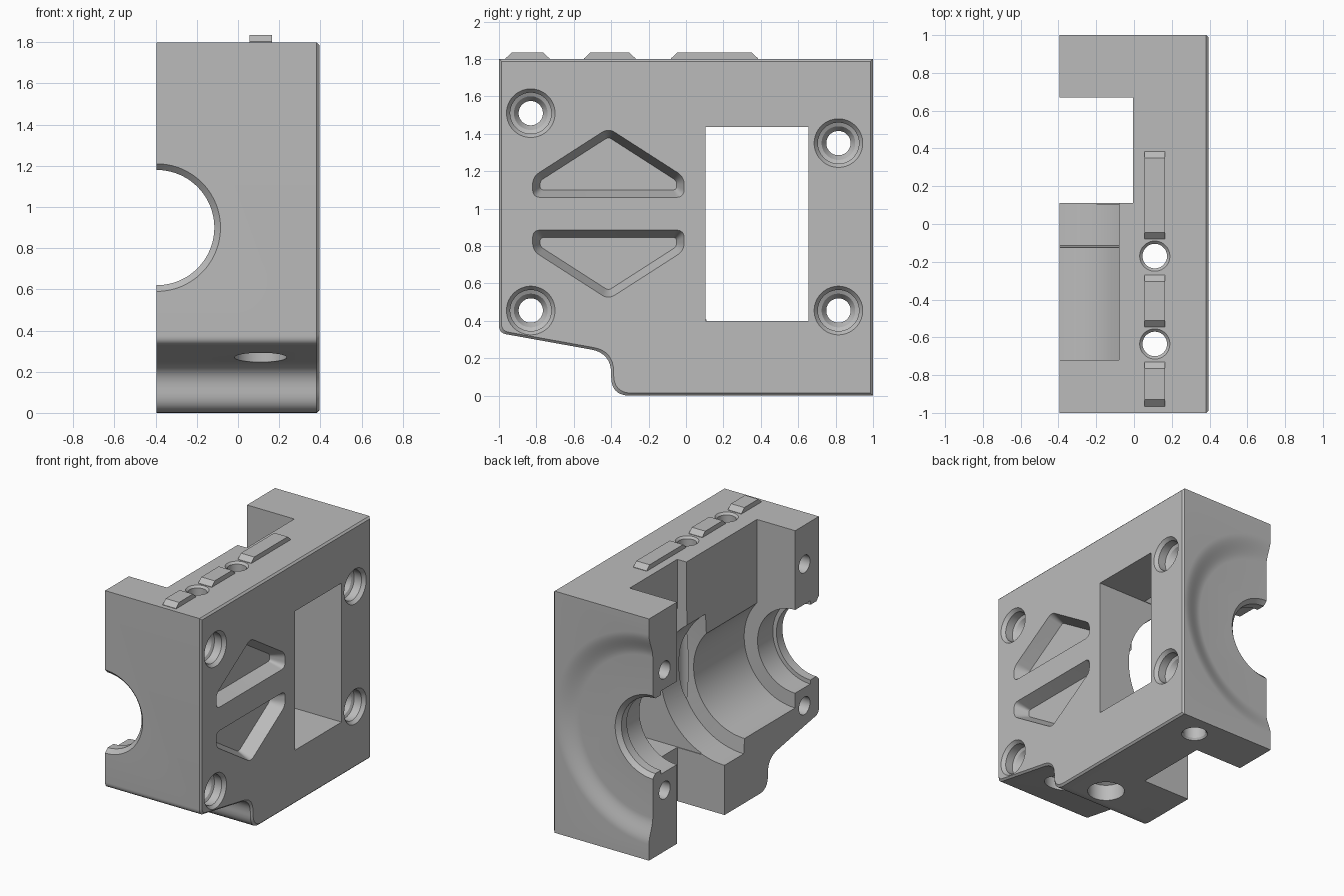
import bpy, bmesh, math
from mathutils import Vector

if "Cube" in bpy.data.objects:
    bpy.data.objects.remove(bpy.data.objects["Cube"], do_unlink=True)

grey = bpy.data.materials.new("light_grey")
grey.use_nodes = True
GREY = (0.5, 0.5, 0.5, 1)
grey.diffuse_color = GREY
grey.node_tree.nodes["Principled BSDF"].inputs["Base Color"].default_value = GREY

HALF = 0.395            # half width; the split plane is at x = -HALF
AXIS_Z = 0.9            # height of the main bore


def loft(name, loops):
    """Closed solid through loops that have equal point counts."""
    bm = bmesh.new()
    rings = [[bm.verts.new(p) for p in loop] for loop in loops]
    n = len(rings[0])
    for a, b in zip(rings, rings[1:]):
        for i in range(n):
            j = (i + 1) % n
            bm.faces.new((a[i], a[j], b[j], b[i]))
    bm.faces.new(rings[0])
    bm.faces.new(rings[-1])
    bmesh.ops.recalc_face_normals(bm, faces=bm.faces)
    mesh = bpy.data.meshes.new(name)
    bm.to_mesh(mesh)
    bm.free()
    mesh.materials.append(grey)
    obj = bpy.data.objects.new(name, mesh)
    bpy.context.collection.objects.link(obj)
    return obj


def lathe(name, axis, origin, profile, segments=48):
    """Revolve (radius, position) pairs about axis 0, 1 or 2."""
    loops = []
    for r, t in profile:
        loop = []
        for i in range(segments):
            a = math.tau * (i + 0.5) / segments
            p = list(origin)
            p[axis] = t
            p[(axis + 1) % 3] += r * math.cos(a)
            p[(axis + 2) % 3] += r * math.sin(a)
            loop.append(p)
        loops.append(loop)
    return loft(name, loops)


def box(name, lo, hi):
    return loft(name, [[(lo[0], lo[1], z), (hi[0], lo[1], z), (hi[0], hi[1], z), (lo[0], hi[1], z)]
                       for z in (lo[2], hi[2])])


def outline(points, x, inset, radii, steps=8):
    """Inset a counter-clockwise y-z polygon, round its corners, place it at x."""
    pts = [Vector(p) for p in points]
    n = len(pts)
    normals = []
    for i in range(n):
        d = (pts[(i + 1) % n] - pts[i]).normalized()
        normals.append(Vector((-d.y, d.x)))
    moved = []
    for i in range(n):
        a, b = normals[i - 1], normals[i]
        moved.append(pts[i] + (a + b) / (1 + a.dot(b)) * inset)
    loop = []
    for i, p in enumerate(moved):
        r = radii[i]
        if r == 0:
            loop.append((x, p.x, p.y))
            continue
        a = p + (moved[i - 1] - p).normalized() * r
        b = p + (moved[(i + 1) % n] - p).normalized() * r
        for k in range(steps + 1):
            t = k / steps
            q = a * (1 - t) ** 2 + p * 2 * t * (1 - t) + b * t * t
            loop.append((x, q.x, q.y))
    return loop


# Housing block with stepped underside and a chamfered outer rim
side = [(-1, 1.8), (-1, 0.335), (-0.4, 0.227), (-0.4, 0), (1, 0), (1, 1.8)]
radii = [0, 0.04, 0.11, 0.1, 0, 0]
housing = loft("housing", [outline(side, -HALF, 0, radii),
                           outline(side, HALF - 0.013, 0, radii),
                           outline(side, HALF, 0.013, radii)])
cutters = []

# Main stepped bore with seal grooves
bore = [(0.32, -1.01), (0.31, -1), (0.28, -0.97), (0.28, -0.9), (0.31, -0.9), (0.31, -0.72),
        (0.42, -0.72), (0.42, -0.125), (0.53, -0.115), (0.53, 0.15), (0.31, 0.15),
        (0.31, 0.86), (0.28, 0.86), (0.28, 0.925), (0.31, 0.955), (0.31, 1.05)]
cutters.append(lathe("bore_cut", 1, (-HALF, 0, AXIS_Z), bore, 96))

# Shallow round dish in the back
dish = []
for i in range(11):
    t = i / 10
    dish.append((0.6 + 0.18 * t, 0.955 + 0.045 * t * t * (3 - 2 * t)))
dish.append((0.8, 1.02))
cutters.append(lathe("dish_cut", 1, (-HALF, 0, AXIS_Z), dish, 96))

# Open chamber, full-height slot and side window
cutters.append(box("chamber_cut", (-1, -0.721, AXIS_Z), (-0.08, 0.14, 2)))
cutters.append(box("slot_cut", (-1, 0.11, -1), (-0.005, 0.67, 3)))
cutters.append(box("window_cut", (-0.2, 0.105, 0.4), (1, 0.655, 1.435)))

# Counterbored clamp holes through the side
for y, z in ((-0.83, 1.51), (-0.83, 0.455), (0.815, 1.35), (0.815, 0.455)):
    profile = [(0.065, -0.6), (0.065, 0.26), (0.09, 0.3), (0.11, 0.31),
               (0.11, 0.37), (0.13, HALF), (0.135, 0.4)]
    cutters.append(lathe("clamp_hole_cut", 0, (0, y, z), profile))

# Vertical holes, counterbored from below
for y, seat in ((-0.17, 0.12), (-0.635, 0.38)):
    profile = [(0.127, -0.1), (0.127, seat), (0.065, seat + 0.03), (0.065, 1.785),
               (0.08, 1.8), (0.08, 1.9)]
    cutters.append(lathe("vertical_hole_cut", 2, (0.11, y, 0), profile))
cutters.append(lathe("blind_hole_cut", 2, (0.15, 0.83, 0),
                     [(0.09, -0.1), (0.09, 0), (0.08, 0.015), (0.08, 0.22), (0.01, 0.27)], 32))

# Two mirrored lightening pockets
upper = [(-0.82, 1.06), (-0.01, 1.06), (-0.01, 1.17), (-0.415, 1.43), (-0.82, 1.17)]
lower = [(y, 1.945 - z) for y, z in reversed(upper)]
for tri in (upper, lower):
    cutters.append(loft("pocket_cut", [outline(tri, HALF + 0.01, -0.004, [0.045] * 5),
                                       outline(tri, HALF - 0.1, 0.04, [0.02] * 5)]))

# Cut everything out of the housing, then drop the cutters
for cutter in cutters:
    cutter.hide_render = True
    mod = housing.modifiers.new(cutter.name, "BOOLEAN")
    mod.operation = "DIFFERENCE"
    mod.solver = "EXACT"
    mod.object = cutter
bpy.context.view_layer.update()
graph = bpy.context.evaluated_depsgraph_get()
result = bpy.data.meshes.new_from_object(housing.evaluated_get(graph))
housing.modifiers.clear()
housing.data = result
for cutter in cutters:
    bpy.data.objects.remove(cutter, do_unlink=True)

# Raised ridges with sloped ends on the top
for i, (a, b) in enumerate(((-0.965, -0.73), (-0.545, -0.27), (-0.08, 0.385))):
    section = [(a, 1.795), (b, 1.795), (b, 1.803), (b - 0.035, 1.835), (a + 0.035, 1.835), (a, 1.803)]
    loft("top_ridge_%d" % (i + 1), [[(x, y, z) for y, z in section] for x in (0.055, 0.165)])

# Smooth the round surfaces, keep edges crisp
bpy.ops.object.select_all(action="DESELECT")
housing.select_set(True)
bpy.context.view_layer.objects.active = housing
bpy.ops.object.shade_smooth_by_angle(angle=math.radians(25))
